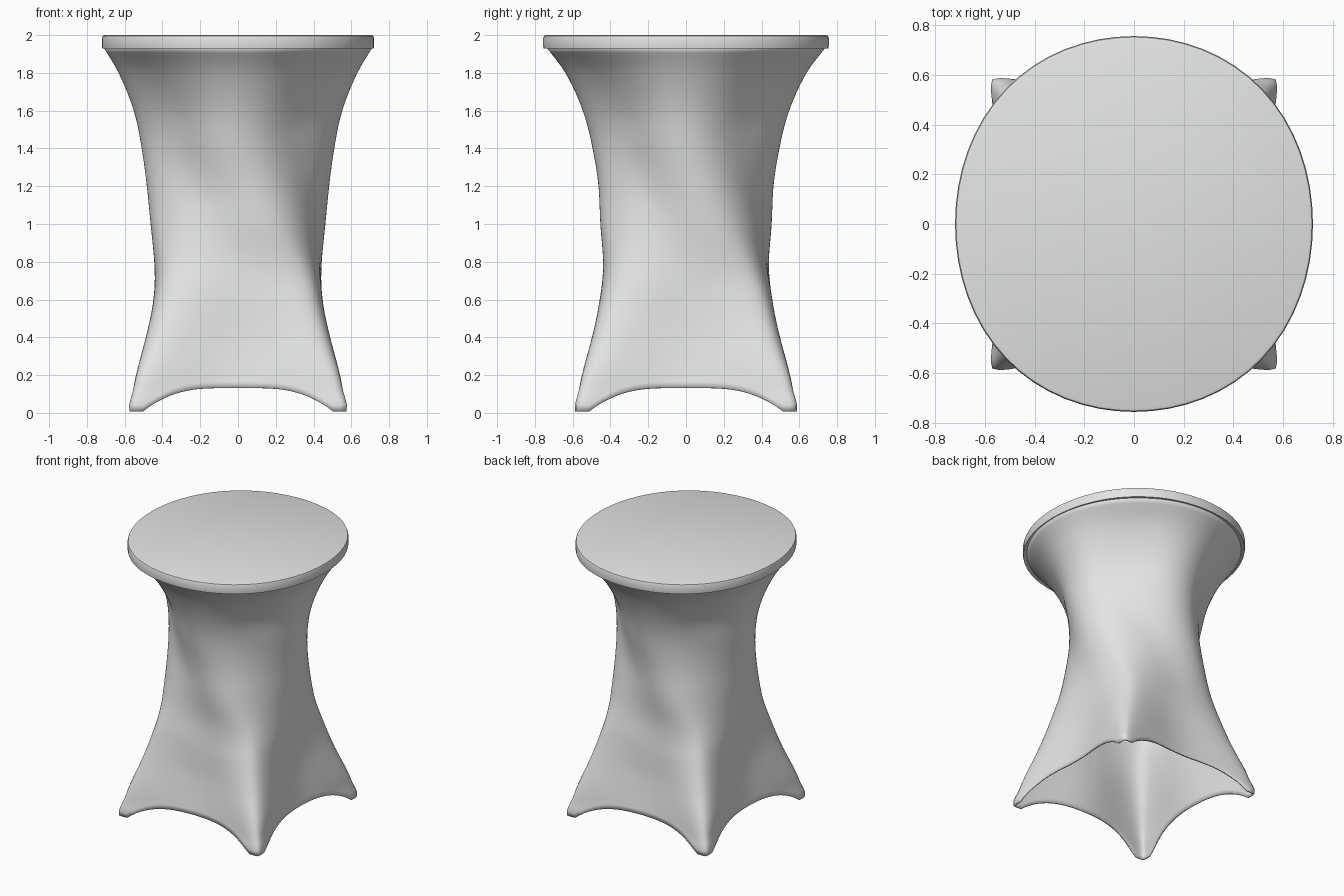
import bpy, bmesh, math

cube = bpy.data.objects.get("Cube")
if cube:
    bpy.data.objects.remove(cube, do_unlink=True)

fabric = bpy.data.materials.new("light grey fabric")
fabric.use_nodes = True
GREY = (0.77, 0.785, 0.775, 1)
fabric.diffuse_color = GREY
bsdf = fabric.node_tree.nodes["Principled BSDF"]
bsdf.inputs["Base Color"].default_value = GREY
bsdf.inputs["Roughness"].default_value = 0.8

# Height, ridge radius, hollow radius, depth-to-width ratio
SECTIONS = [
    (0.00, 0.805, 0.52, 1.02),
    (0.05, 0.805, 0.515, 1.02),
    (0.10, 0.780, 0.505, 1.02),
    (0.20, 0.742, 0.487, 1.02),
    (0.40, 0.650, 0.457, 1.02),
    (0.60, 0.573, 0.442, 1.02),
    (0.80, 0.517, 0.436, 0.99),
    (1.00, 0.490, 0.438, 0.98),
    (1.20, 0.488, 0.438, 0.96),
    (1.40, 0.510, 0.450, 0.97),
    (1.60, 0.552, 0.490, 0.99),
    (1.80, 0.632, 0.593, 1.01),
    (1.94, 0.715, 0.715, 1.04),
]
COLS, ROWS = 192, 56
TOP = 1.94
QUARTER = math.pi / 4


def smooth(a, b, x):
    t = min(1, max(0, (x - a) / (b - a)))
    return t * t * (3 - 2 * t)


def section(z):
    """Smooth interpolation of the section table."""
    n = len(SECTIONS)
    i = max(k for k in range(n - 1) if SECTIONS[k][0] <= z or k == 0)
    p0, p1 = SECTIONS[max(i - 1, 0)], SECTIONS[i]
    p2, p3 = SECTIONS[i + 1], SECTIONS[min(i + 2, n - 1)]
    h = p2[0] - p1[0]
    t = (z - p1[0]) / h
    out = []
    for k in (1, 2, 3):
        m1 = (p2[k] - p0[k]) / (p2[0] - p0[0]) * h
        m2 = (p3[k] - p1[k]) / (p3[0] - p1[0]) * h
        a, b = p1[k], p2[k]
        out.append(a + t * m1 + t * t * (3 * (b - a) - 2 * m1 - m2)
                   + t ** 3 * (2 * (a - b) + m1 + m2))
    return out


def square_rise(off):
    """How far a square's edge stands out at an angle from its corner."""
    return 1 / math.cos(max(0, QUARTER - off)) - 1


def cover_point(col, row):
    u = 2 * math.pi * col / COLS
    off = abs((u + QUARTER) % (math.pi / 2) - QUARTER)  # angle from ridge
    # Arched hem with a short level toe at each corner
    across = min(1, math.tan(QUARTER - off) / 0.87)
    hem = 0.008 + 0.125 * (1 - across ** 4)
    z = hem + (TOP - hem) * row / ROWS
    ridge, hollow, ratio = section(z)
    # Rounded square corners below fade into soft waves above
    rounding = 0.02 + 0.13 * smooth(0, 0.5, z)
    corner = square_rise(math.hypot(off, rounding)) / square_rise(rounding)
    wave = (1 + math.cos(4 * off)) / 2
    soft = smooth(0.4, 1.2, z)
    peak = corner * (1 - soft) + wave * soft
    r = hollow + (ridge - hollow) * peak
    # The ridges spiral from the corners to the axes
    angle = u + QUARTER * (1 - smooth(0.65, 1.5, z))
    return r * math.cos(angle), r * ratio * math.sin(angle), z


def make_object(name, bm):
    mesh = bpy.data.meshes.new(name)
    bm.normal_update()
    bm.to_mesh(mesh)
    bm.free()
    mesh.materials.append(fabric)
    ob = bpy.data.objects.new(name, mesh)
    bpy.context.collection.objects.link(ob)
    return ob


def shade(ob, degrees):
    bpy.ops.object.select_all(action='DESELECT')
    ob.select_set(True)
    bpy.context.view_layer.objects.active = ob
    bpy.ops.object.shade_smooth_by_angle(angle=math.radians(degrees))


def loft(bm, rings):
    for low, high in zip(rings, rings[1:]):
        n = len(low)
        for i in range(n):
            j = (i + 1) % n
            bm.faces.new((low[i], low[j], high[j], high[i]))


# Stretched cover, open at the bottom
bm = bmesh.new()
loft(bm, [[bm.verts.new(cover_point(c, r)) for c in range(COLS)]
          for r in range(ROWS + 1)])
cover = make_object("stretch_cover", bm)
solid = cover.modifiers.new("cloth thickness", 'SOLIDIFY')
solid.thickness = 0.01
solid.offset = -1
shade(cover, 70)

# Slightly squared oval table top with a crisp rim
bm = bmesh.new()
profile = [(0.70, 1.932), (0.718, 1.928), (0.72, 1.94), (0.72, 1.985),
           (0.716, 1.996), (0.705, 2.0)]
rings = []
for r, z in profile:
    ring = []
    for i in range(64):
        a = 2 * math.pi * i / 64
        bulge = 1 + 0.015 * math.sin(2 * a) ** 2
        ring.append(bm.verts.new((r * bulge * math.cos(a),
                                  (r + 0.036) * bulge * math.sin(a), z)))
    rings.append(ring)
loft(bm, rings)
bm.faces.new(rings[-1])
bm.faces.new(rings[0][::-1])
shade(make_object("table_top", bm), 40)
